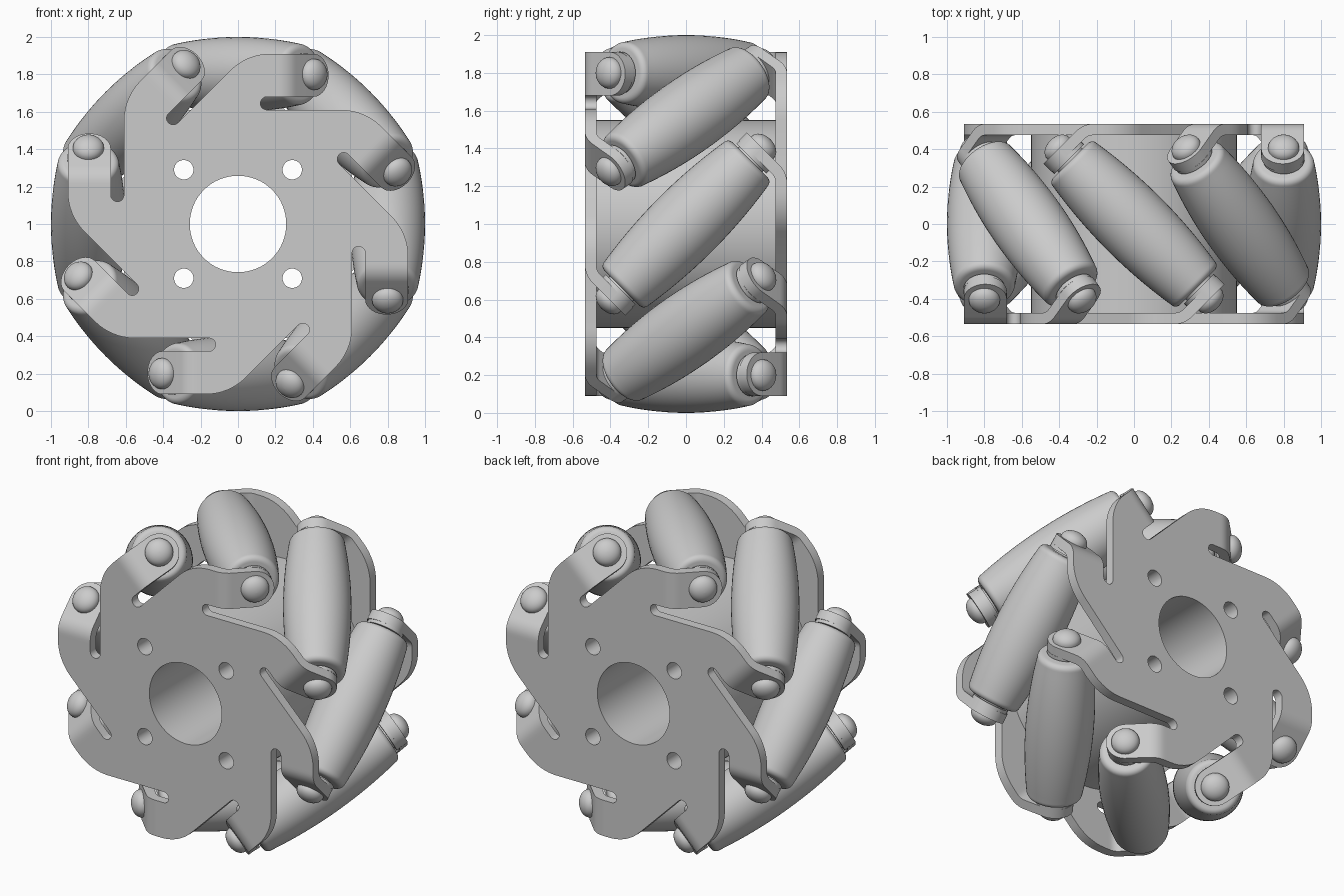
import bpy, bmesh
from math import sin, cos, pi, radians, tan, sqrt
from mathutils import Matrix, Vector

cube = bpy.data.objects.get("Cube")
if cube:
    bpy.data.objects.remove(cube, do_unlink=True)

ARMS = 8
HALF_DEPTH = 0.535      # outer face of each plate
THICK = 0.06            # sheet thickness
AXLE_R = 0.8            # roller axle distance from the wheel axis
TAB_LOW, TAB_TOP = 0.68, 0.91
TAB_START = 0.2
SLOT_LOW = 0.61

grey = bpy.data.materials.new("metal grey")
grey.use_nodes = True
grey.diffuse_color = (0.6, 0.6, 0.6, 1)
grey.node_tree.nodes["Principled BSDF"].inputs["Base Color"].default_value = (0.6, 0.6, 0.6, 1)


def finish(mesh, angle=35):
    bm = bmesh.new()
    bm.from_mesh(mesh)
    bmesh.ops.remove_doubles(bm, verts=bm.verts, dist=0.0002)
    bmesh.ops.recalc_face_normals(bm, faces=bm.faces)
    bm.to_mesh(mesh)
    bm.free()
    mesh.materials.clear()
    mesh.materials.append(grey)
    for poly in mesh.polygons:
        poly.use_smooth = True
    mesh.set_sharp_from_angle(angle=radians(angle))
    return mesh


def place(name, mesh, matrix):
    obj = bpy.data.objects.new(name, mesh)
    bpy.context.collection.objects.link(obj)
    obj.matrix_world = matrix
    return obj


def loft(name, rings):
    """Skin a list of closed rings and cap both ends."""
    bm = bmesh.new()
    loops = [[bm.verts.new(p) for p in ring] for ring in rings]
    n = len(loops[0])
    for a, b in zip(loops, loops[1:]):
        for i in range(n):
            j = (i + 1) % n
            bm.faces.new((a[i], a[j], b[j], b[i]))
    bm.faces.new(loops[0])
    bm.faces.new(loops[-1])
    mesh = bpy.data.meshes.new(name)
    bm.to_mesh(mesh)
    bm.free()
    return finish(mesh)


def circle(r, n, cx=0, cy=0):
    return [(cx + r * cos(2 * pi * i / n), cy + r * sin(2 * pi * i / n)) for i in range(n)]


def lathe(name, profile, n=48):
    """Revolve (radius, height) points about local z."""
    return loft(name, [[(x, y, h) for x, y in circle(r, n)] for r, h in profile])


def flat_part(name, outlines, half):
    """Extrude an outline with holes, facing the front."""
    curve = bpy.data.curves.new(name, 'CURVE')
    curve.dimensions = '2D'
    curve.fill_mode = 'BOTH'
    curve.extrude = half
    for pts in outlines:
        spline = curve.splines.new('POLY')
        spline.points.add(len(pts) - 1)
        for point, (x, y) in zip(spline.points, pts):
            point.co = (x, y, 0, 1)
        spline.use_cyclic_u = True
    temp = bpy.data.objects.new(name + " helper", curve)
    bpy.context.collection.objects.link(temp)
    bpy.context.view_layer.update()
    graph = bpy.context.evaluated_depsgraph_get()
    mesh = bpy.data.meshes.new_from_object(temp.evaluated_get(graph))
    bpy.data.objects.remove(temp, do_unlink=True)
    mesh.transform(Matrix.Rotation(pi / 2, 4, 'X'))
    return finish(mesh)


def arc(cx, cy, r, start, end, n):
    angles = [radians(start + (end - start) * i / n) for i in range(n + 1)]
    return [(cx + r * cos(a), cy + r * sin(a)) for a in angles]


# Pinwheel outline: rounded shoulder, tab root, slot, for each arm
fillet = 0.3
corner = TAB_TOP - SLOT_LOW * sqrt(2) + 0.0
shoulder = corner + fillet * tan(pi / 8)
slot_r = (TAB_LOW - SLOT_LOW) / 2
arm = arc(shoulder, TAB_TOP - fillet, fillet, 135, 90, 8)
arm += [(TAB_START, TAB_TOP), (TAB_START, TAB_LOW)]
arm += arc(0.155, SLOT_LOW + slot_r, slot_r, 90, 270, 10)
outline = []
for k in range(ARMS):
    a = 2 * pi * k / ARMS
    outline += [(t * cos(a) + r * sin(a), r * cos(a) - t * sin(a)) for t, r in arm]

holes = [circle(0.258, 64)]
holes += [circle(0.052, 24, sx * 0.29, sy * 0.29) for sx in (-1, 1) for sy in (-1, 1)]
plate_mesh = flat_part("plate", [outline] + holes, THICK / 2)
drum_mesh = flat_part("drum", [circle(0.55, 96)] + holes, HALF_DEPTH - THICK)

# Bent tab: flat root, rounded 45 degree bend, straight run, round tip
mid_y = -(HALF_DEPTH - THICK / 2)
tab_s = 0.54
bolt_t = tab_s / sqrt(2)
bend_t = tab_s * sqrt(2) + mid_y
bend_r = 0.1
root = bend_t - bend_r * tan(pi / 8)
half_w = (TAB_TOP - TAB_LOW) / 2
mid_r = TAB_LOW + half_w
stations = [(TAB_START, mid_y, 0, half_w)]
for i in range(7):
    a = radians(45 * i / 6)
    stations.append((root + bend_r * sin(a), mid_y + bend_r * (1 - cos(a)), a, half_w))
for i in range(13):
    a = radians(87 * i / 12)
    u = half_w * sin(a) / sqrt(2)
    stations.append((bolt_t + u, -bolt_t + u, pi / 4, half_w * cos(a)))
tab_rings = []
for t, y, a, w in stations:
    nt, ny = sin(a) * THICK / 2, -cos(a) * THICK / 2
    tab_rings.append([(t + s * nt, y + s * ny, mid_r + v * w)
                      for s, v in ((1, -1), (1, 1), (-1, 1), (-1, -1))])
tab_mesh = loft("tab", tab_rings)

# Barrel roller with rounded rims
half_len, rim = 0.445, 0.035
body = []
for i in range(-12, 13):
    f = i / 12
    body.append((0.2 - 0.035 * f * f, half_len * f))
rim_pts = arc(half_len, 0.13, rim, 90, 0, 6)[1:]
profile = [(r, -s) for s, r in reversed(rim_pts)] + body + [(r, s) for s, r in rim_pts]
roller_mesh = lathe("roller", profile)

# Spacer washer with neck, and domed bolt head
washer_mesh = lathe("washer", [(0.09, 0.47), (0.09, 0.49), (0.112, 0.49), (0.112, 0.512)], 32)
dome = [(0.083 * cos(a), 0.575 + 0.058 * sin(a)) for a in (radians(88 * i / 8) for i in range(9))]
bolt_mesh = lathe("bolt", [(0.083, 0.55)] + dome, 32)

# Assembly
centre = Matrix.Translation((0, 0, 1))
axle = Matrix.Translation((0, 0, AXLE_R)) @ \
    Vector((1, -1, 0)).to_track_quat('Z', 'Y').to_matrix().to_4x4()
place("drum", drum_mesh, centre)
for side, turn in (("front", 0), ("back", pi)):
    flip = Matrix.Rotation(turn, 4, 'Z')
    place(side + "_plate", plate_mesh, centre @ flip @ Matrix.Translation((0, mid_y, 0)))
    for k in range(ARMS):
        base = centre @ Matrix.Rotation(2 * pi * k / ARMS, 4, 'Y') @ flip
        place(f"{side}_tab_{k + 1}", tab_mesh, base)
        place(f"{side}_washer_{k + 1}", washer_mesh, base @ axle)
        place(f"{side}_bolt_{k + 1}", bolt_mesh, base @ axle)
        if side == "front":
            place(f"roller_{k + 1}", roller_mesh, base @ axle)
